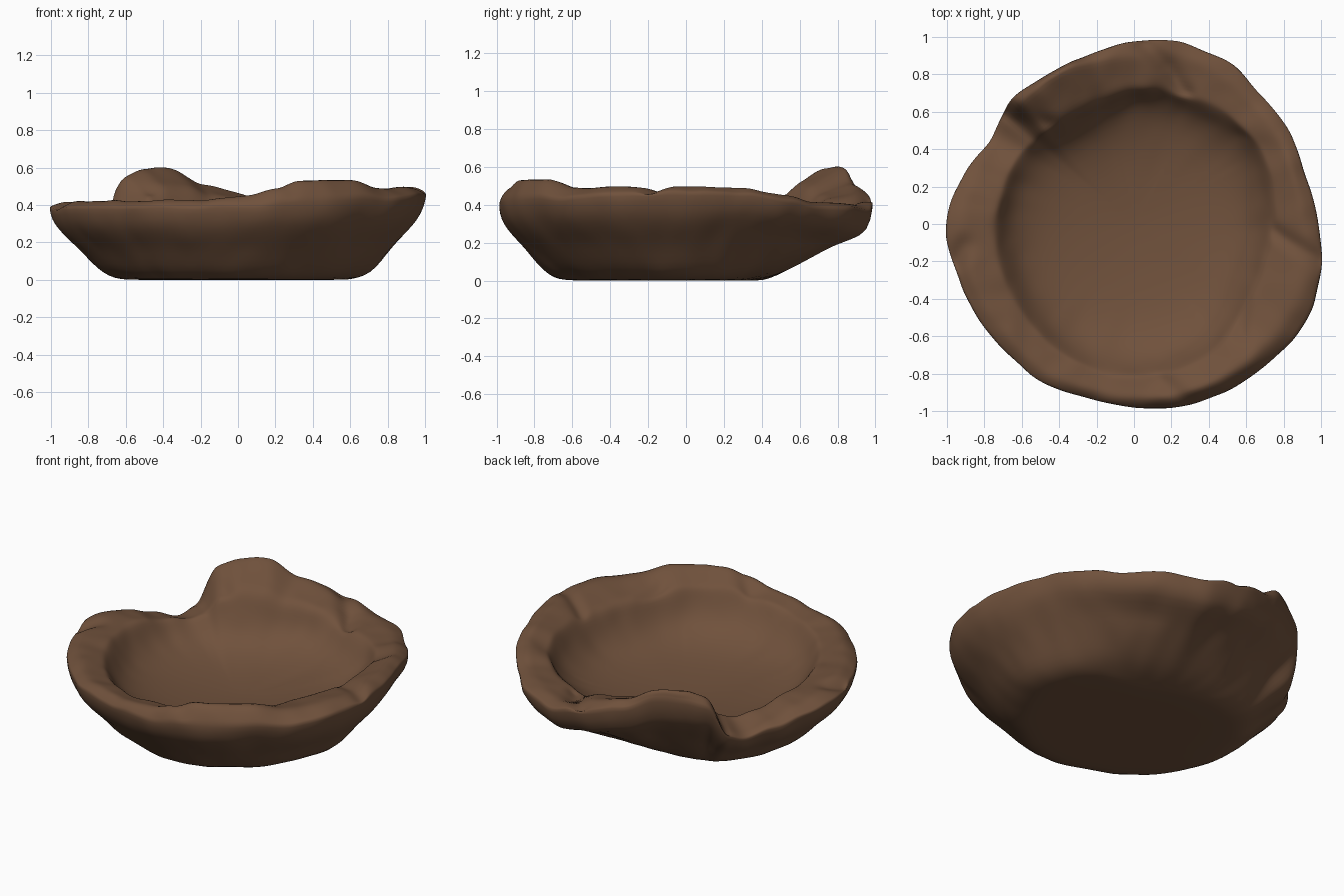
import bpy, bmesh, math
from mathutils import Vector, noise

old = bpy.data.objects.get("Cube")
if old:
    bpy.data.objects.remove(old, do_unlink=True)

SEGMENTS = 160
FLOOR = .14

# Plan outline, opening and foot, evenly spaced anticlockwise from +x
OUTLINE = [.98, .95, .96, .965, 1, 1.01, .99, .955, .94, .95, .905, .97,
           1.02, 1, .99, .975, .98, .965, .985, 1.01, 1.02, 1.03, 1.05, 1.03]
OPENING = [.72, .76, .75, .71, .67, .72, .74, .75, .78, .79, .78, .71]
FOOT = [.6, .54, .41, .35, .38, .46, .56, .62, .64, .65, .64, .63,
        .64, .64, .62, .6]
# Rim crest: angle in degrees, height
CREST = [(0, .5), (20, .5), (35, .46), (48, .42), (75, .4), (88, .46),
         (102, .52), (114, .6), (125, .59), (134, .55), (140, .34),
         (147, .29), (158, .34), (170, .4), (182, .42), (225, .42), (255, .43),
         (272, .46), (290, .53), (308, .54), (322, .5), (345, .5), (360, .5)]


def blend(a, b, t):
    return a + (b - a) * t


def around(values, angle):
    """Smooth periodic interpolation of evenly spaced values."""
    n = len(values)
    u = angle / math.tau * n
    i, t = int(u), u % 1
    p, a, b, q = (values[(i + k) % n] for k in (-1, 0, 1, 2))
    return a + t * ((b - p) + t * (2*p - 5*a + 4*b - q + t * (3*(a - b) + q - p))) / 2


def crest_height(angle):
    deg = math.degrees(angle)
    for (a, ha), (b, hb) in zip(CREST, CREST[1:]):
        if deg <= b:
            t = (deg - a) / (b - a)
            return blend(ha, hb, t * t * (3 - 2 * t))
    return CREST[0][1]


def near(angle, centre, spread):
    """Soft weight for a region of the rim, in degrees."""
    return math.exp(-((math.degrees(angle) - centre) / spread) ** 2)


# Creases pressed into the rim: start, end, depth
CREASES = [((.72, -.02), (1, -.2), .03), ((.04, .98), (.28, .7), .04),
           ((-.7, .6), (-.45, .53), .03), ((.12, -.82), (.28, -.95), .02),
           ((.56, -.58), (.58, -.42), .03), ((-.92, -.1), (-.97, -.2), .03)]


def crease_depth(x, y):
    total = 0
    point = Vector((x, y))
    for start, end, depth in CREASES:
        a, line = Vector(start), Vector(end) - Vector(start)
        t = max(0, min(1, (point - a).dot(line) / line.length_squared))
        total += depth * math.exp(-((point - a - line * t).length / .035) ** 2)
    return total


def section(angle):
    """Cross-section from under the foot, over the rim, to the hollow's centre."""
    outer, inner = around(OUTLINE, angle), around(OPENING, angle)
    foot, top = around(FOOT, angle), crest_height(angle)
    # The outer edge hangs lower along the thick front
    edge = top * (.92 - .12 * near(angle, 295, 30))
    lip = blend(.41, top, .5) - .02
    # Broken hollow and drooping edge at the back, raised flap beside it
    bite = near(angle, 58, 30)
    droop = .07 + .17 * near(angle, 85, 32)
    crest = .36 - .24 * near(angle, 118, 22)
    points = [(foot * f, 0, False) for f in (.3, .65, .92)]
    # Outer wall
    for f, h in ((0, .01), (.15, .05), (.3, .14), (.45, .29), (.6, .45),
                 (.74, .58), (.87, .73), (.96, .88)):
        hollow = bite * .04 if .7 < f < .9 else 0
        height = edge * (h - droop * f ** 4)
        points.append((blend(foot, outer, f) - hollow, max(0, height), False))
    points.append((outer, edge, False))
    # Broad rim, sloping out from the crest
    points.append((outer - .01, blend(edge, top, .25), True))
    for f, rise in ((.35, .55), (.65, .85), (1, 1)):
        points.append((blend(outer, inner, f * crest), blend(edge, top, rise), True))
    for t in (.25, .5, .7, .87):
        f = blend(crest, 1, t)
        points.append((blend(outer, inner, f), blend(top, lip, t), True))
    # Hollow
    for f, h in ((1, .95), (.97, .82), (.93, .65), (.87, .47), (.78, .31),
                 (.65, .18), (.45, .08), (.2, .02)):
        local = blend(.4, lip, f ** 5)
        points.append((inner * f, blend(FLOOR, local, h), False))
    return points


def roughen(x, y, z, rim):
    """Hand-shaped lumps, stronger on the rim and under the back."""
    p = Vector((x, y, z))
    radius = math.hypot(x, y)
    if z < .01 or radius < .6 and z < .25 and y < .3:
        return p
    strength = .02 if rim else .012
    if y > .45 and z < .4 and radius > .6:
        strength = .02
    lump = noise.noise_vector(p * 4) * .7 + noise.noise_vector(p * 9) * .4
    p += lump * strength
    if rim:
        p.z -= crease_depth(x, y)
    return p


# Bowl body: rings of points joined by quads, fans at both centres
bm = bmesh.new()
columns = []
for s in range(SEGMENTS):
    a = math.tau * s / SEGMENTS
    columns.append([bm.verts.new(roughen(r * math.cos(a), r * math.sin(a), z, rim))
                    for r, z, rim in section(a)])
under = bm.verts.new((0, 0, 0))
floor = bm.verts.new((0, 0, FLOOR))
for s, col in enumerate(columns):
    nxt = columns[(s + 1) % SEGMENTS]
    for i in range(len(col) - 1):
        bm.faces.new((col[i], nxt[i], nxt[i + 1], col[i + 1]))
    bm.faces.new((under, nxt[0], col[0]))
    bm.faces.new((floor, col[-1], nxt[-1]))
bmesh.ops.recalc_face_normals(bm, faces=bm.faces)

# Centre on the ground
for axis in range(3):
    low = min(v.co[axis] for v in bm.verts)
    high = max(v.co[axis] for v in bm.verts)
    shift = low if axis == 2 else (low + high) / 2
    for v in bm.verts:
        v.co[axis] -= shift

mesh = bpy.data.meshes.new("clay_bowl")
bm.to_mesh(mesh)
bm.free()
bowl = bpy.data.objects.new("clay_bowl", mesh)
bpy.context.collection.objects.link(bowl)
for face in mesh.polygons:
    face.use_smooth = True

clay = bpy.data.materials.new("brown_clay")
clay.use_nodes = True
colour = (.162, .083, .045, 1)
clay.diffuse_color = colour
shader = clay.node_tree.nodes["Principled BSDF"]
shader.inputs["Base Color"].default_value = colour
shader.inputs["Roughness"].default_value = .9
mesh.materials.append(clay)

soften = bowl.modifiers.new("soften", "SUBSURF")
soften.levels = soften.render_levels = 1
